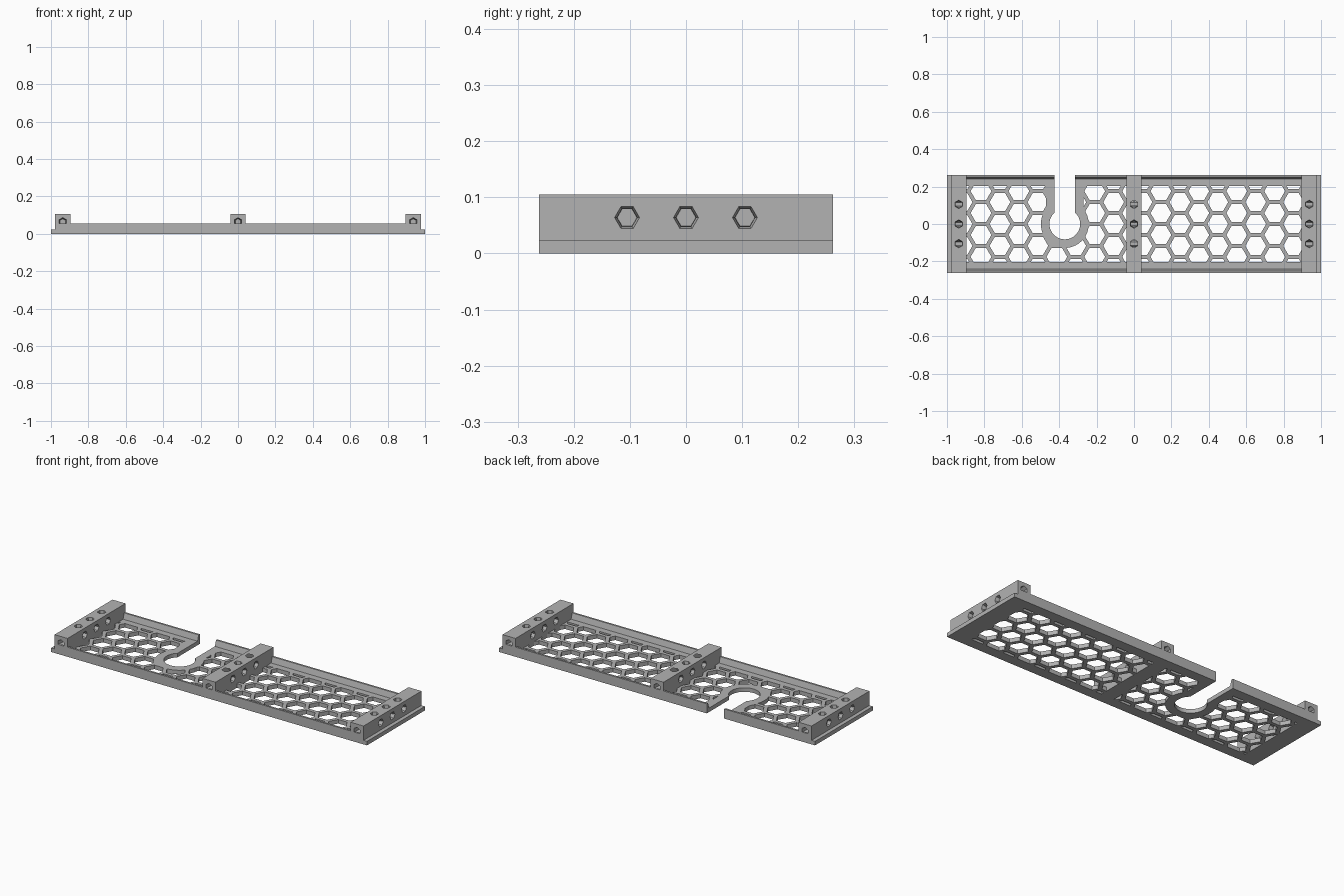
import bpy, bmesh, math
from mathutils import Matrix, Vector

cube = bpy.data.objects.get("Cube")
if cube:
    bpy.data.objects.remove(cube, do_unlink=True)

grey = bpy.data.materials.new("plain grey")
grey.use_nodes = True
colour = (0.45, 0.45, 0.45, 1)
grey.diffuse_color = colour
grey.node_tree.nodes["Principled BSDF"].inputs["Base Color"].default_value = colour

HALF_Y, FLOOR, RAIL, TOP = 0.262, 0.023, 0.055, 0.105
RAIL_IN, RAIL_TOP_IN = 0.241, 0.251
BLOCK_X, BLOCK_HALF = 0.937, 0.041
HOLE_Z, HOLE_YS = 0.064, (-0.105, 0, 0.105)


def finish(bm, name):
    bmesh.ops.recalc_face_normals(bm, faces=bm.faces)
    mesh = bpy.data.meshes.new(name)
    bm.to_mesh(mesh)
    bm.free()
    mesh.materials.append(grey)
    ob = bpy.data.objects.new(name, mesh)
    bpy.context.collection.objects.link(ob)
    return ob


def prism(bm, points, offset):
    """Extrude a closed outline of 3D points along an offset."""
    face = bm.faces.new([bm.verts.new(p) for p in points])
    new = bmesh.ops.extrude_face_region(bm, geom=[face], use_keep_orig=True)["geom"]
    bmesh.ops.translate(bm, vec=offset, verts=[v for v in new if isinstance(v, bmesh.types.BMVert)])


def box(bm, low, high):
    x0, y0, z0 = low
    x1, y1, z1 = high
    prism(bm, [(x0, y0, z0), (x1, y0, z0), (x1, y1, z0), (x0, y1, z0)], (0, 0, z1 - z0))


def boolean(target, cutter, operation="DIFFERENCE"):
    """Apply a boolean and throw the cutter away."""
    mod = target.modifiers.new("cut", "BOOLEAN")
    mod.operation, mod.object, mod.solver = operation, cutter, "EXACT"
    bpy.context.view_layer.update()
    graph = bpy.context.evaluated_depsgraph_get()
    mesh = bpy.data.meshes.new_from_object(target.evaluated_get(graph))
    target.modifiers.clear()
    target.data = mesh
    bpy.data.objects.remove(cutter, do_unlink=True)


def keyhole(radius, half_width, name):
    """Round hole joined to a slot that opens at the back edge."""
    cx = -0.37
    start = math.asin(half_width / radius)
    n = 40
    angles = [math.pi / 2 + start + (2 * math.pi - 2 * start) * i / n for i in range(n + 1)]
    pts = [(cx + radius * math.cos(a), radius * math.sin(a), -0.1) for a in angles]
    pts += [(cx + half_width, 0.4, -0.1), (cx - half_width, 0.4, -0.1)]
    bm = bmesh.new()
    prism(bm, pts, (0, 0, 0.4))
    return finish(bm, name)


# Honeycomb cutter: hexagons trimmed to a panel and kept clear of the keyhole rim
def honeycomb(first_x, x0, x1):
    pitch, radius = 0.117, 0.0555
    bm = bmesh.new()
    for col in range(-1, 9):
        cx = first_x + col * pitch * math.sqrt(3) / 2
        for row in range(-3, 4):
            cy = (row + 0.5 * (col % 2 == 0)) * pitch
            pts = [(cx + radius * math.cos(k * math.pi / 3),
                    cy + radius * math.sin(k * math.pi / 3), -0.05) for k in range(6)]
            prism(bm, pts, (0, 0, 0.1))
    cutter = finish(bm, "honeycomb_cutter")
    bm = bmesh.new()
    box(bm, (x0, -0.203, -0.04), (x1, 0.203, 0.04))
    boolean(cutter, finish(bm, "panel_limit"), "INTERSECT")
    boolean(cutter, keyhole(0.128, 0.1, "rim_limit"))
    return cutter


# Tray: a channel with low rails whose inner sides slope
half = [(HALF_Y, 0), (HALF_Y, RAIL), (RAIL_TOP_IN, RAIL), (RAIL_IN, FLOOR)]
outline = half + [(-y, z) for y, z in reversed(half)]
bm = bmesh.new()
prism(bm, [(-1, y, z) for y, z in outline], (2, 0, 0))
tray = finish(bm, "tray")

# Rails stop short of the two end ledges
inner_end = BLOCK_X + BLOCK_HALF
bm = bmesh.new()
box(bm, (-1.1, -0.4, FLOOR), (-inner_end, 0.4, 0.2))
box(bm, (inner_end, -0.4, FLOOR), (1.1, 0.4, 0.2))
boolean(tray, finish(bm, "ledge_cutter"))

limit = BLOCK_X - BLOCK_HALF
boolean(tray, honeycomb(0.144, BLOCK_HALF, limit))
boolean(tray, honeycomb(-0.818, -limit, -BLOCK_HALF))
boolean(tray, keyhole(0.082, 0.055, "keyhole_cutter"))


def hex_cone(bm, start, direction, depth, r0, r1):
    """Six-sided hole cutter running from start along direction."""
    d = Vector(direction)
    turn = d.to_track_quat("Z", "Y").to_matrix().to_4x4()
    if d.x:
        turn = turn @ Matrix.Rotation(math.pi / 6, 4, "Z")
        turn = turn @ Matrix.Rotation(math.pi / 6, 4, "Z") if abs((turn @ Vector((1, 0, 0))).z) > 0.9 else turn
    move = Matrix.Translation(Vector(start) + d * depth / 2)
    bmesh.ops.create_cone(bm, cap_ends=True, segments=6, radius1=r0, radius2=r1,
                          depth=depth, matrix=move @ turn)


def cut_holes(ob, holes):
    for hole in holes:
        bm = bmesh.new()
        hex_cone(bm, *hole)
        boolean(ob, finish(bm, "hole_cutter"))


# Cross blocks seated in the channel, with holes on all exposed sides
block_half = [(HALF_Y, TOP), (HALF_Y, RAIL), (RAIL_TOP_IN, RAIL), (RAIL_IN, FLOOR)]
block_outline = block_half + [(-y, z) for y, z in reversed(block_half)]
for name, cx in (("right_block", -BLOCK_X), ("middle_block", 0), ("left_block", BLOCK_X)):
    bm = bmesh.new()
    prism(bm, [(cx - BLOCK_HALF, y, z) for y, z in block_outline], (2 * BLOCK_HALF, 0, 0))
    block = finish(bm, name)
    holes = []
    for y in HOLE_YS:
        holes.append(((cx - 0.1, y, HOLE_Z), (1, 0, 0), 0.2, 0.018, 0.018))
        for s in (-1, 1):
            holes.append(((cx + s * 0.042, y, HOLE_Z), (-s, 0, 0), 0.02, 0.0225, 0.0175))
        holes.append(((cx, y, TOP + 0.001), (0, 0, -1), 0.05, 0.0225, 0.0165))
    for s in (-1, 1):
        holes.append(((cx, s * (HALF_Y + 0.001), HOLE_Z), (0, -s, 0), 0.05, 0.0225, 0.0165))
    cut_holes(block, holes)
